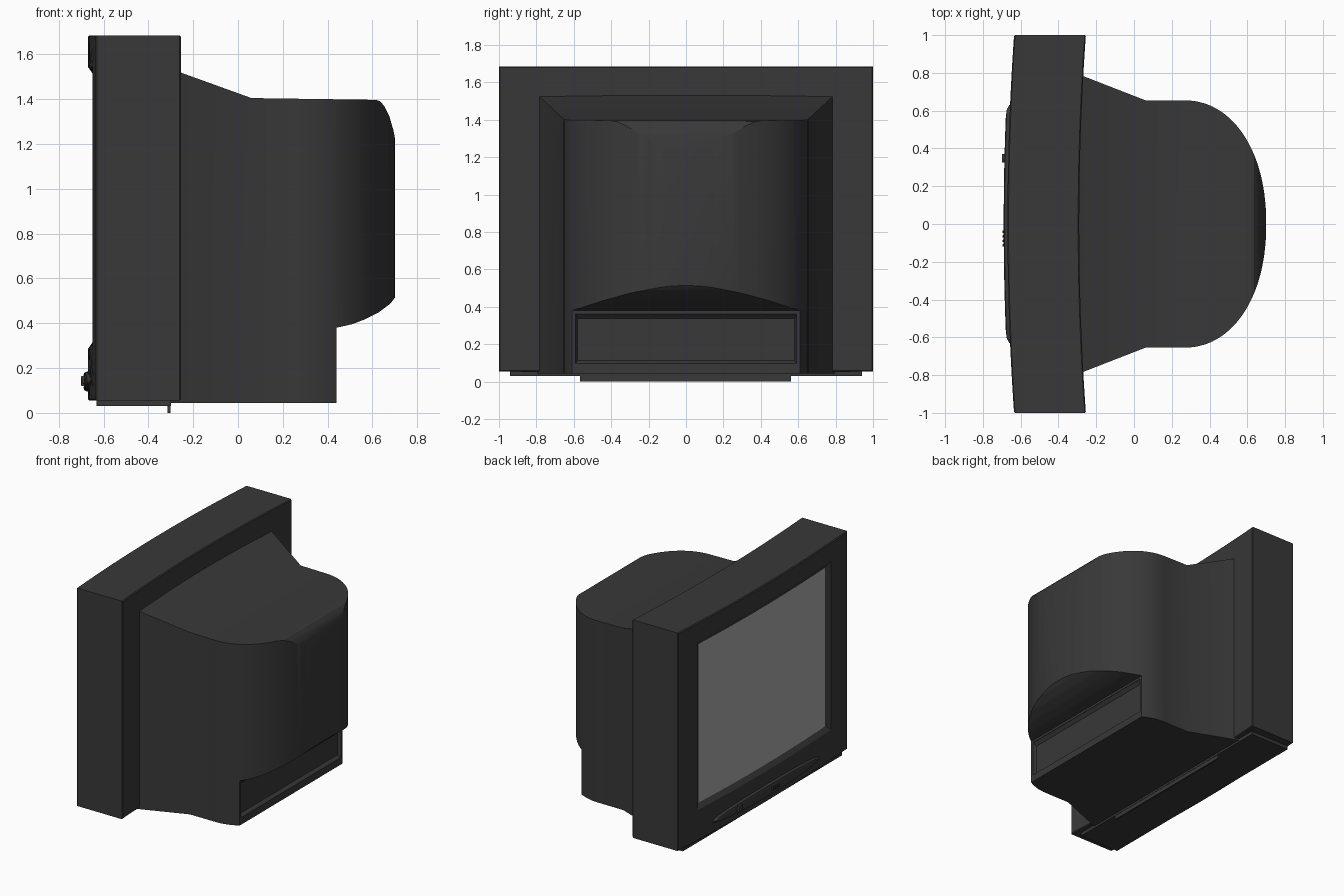
import bpy, bmesh, math
from mathutils import Vector

if "Cube" in bpy.data.objects:
    bpy.data.objects.remove(bpy.data.objects["Cube"])


def material(name, value):
    m = bpy.data.materials.new(name)
    m.use_nodes = True
    color = (value, value, value, 1)
    m.diffuse_color = color
    bsdf = next(n for n in m.node_tree.nodes if n.type == "BSDF_PRINCIPLED")
    bsdf.inputs["Base Color"].default_value = color
    return m


CASING = material("charcoal plastic", 0.04)
GLASS = material("grey glass", 0.4)


def finish(name, bm, mat, angle=30):
    bmesh.ops.remove_doubles(bm, verts=bm.verts, dist=1e-5)
    bmesh.ops.recalc_face_normals(bm, faces=bm.faces)
    mesh = bpy.data.meshes.new(name)
    bm.to_mesh(mesh)
    bm.free()
    obj = bpy.data.objects.new(name, mesh)
    bpy.context.collection.objects.link(obj)
    mesh.materials.append(mat)
    smooth(obj, angle)
    return obj


def select(obj):
    bpy.ops.object.select_all(action="DESELECT")
    obj.select_set(True)
    bpy.context.view_layer.objects.active = obj


def smooth(obj, angle=30):
    select(obj)
    bpy.ops.object.shade_smooth_by_angle(angle=math.radians(angle))


def bridge(bm, rings):
    for a, b in zip(rings, rings[1:]):
        for i in range(len(a)):
            j = (i + 1) % len(a)
            bm.faces.new((a[i], a[j], b[j], b[i]))


def loft(name, loops, mat, caps=True):
    bm = bmesh.new()
    rings = [[bm.verts.new(p) for p in loop] for loop in loops]
    bridge(bm, rings)
    if caps:
        bm.faces.new(rings[0])
        bm.faces.new(rings[-1])
    return finish(name, bm, mat)


def boolean(obj, cutter, operation):
    mod = obj.modifiers.new("cut", "BOOLEAN")
    mod.operation, mod.object, mod.solver = operation, cutter, "EXACT"
    select(obj)
    bpy.ops.object.modifier_apply(modifier=mod.name)
    bpy.data.objects.remove(cutter)


def box(name, lo, hi, mat, bevel=0.0):
    bm = bmesh.new()
    bmesh.ops.create_cube(bm, size=1)
    lo, hi = Vector(lo), Vector(hi)
    for v in bm.verts:
        v.co = (lo + hi) / 2 + v.co * (hi - lo)
    if bevel:
        bmesh.ops.bevel(bm, geom=bm.edges[:], offset=bevel, segments=2,
                        profile=0.5, affect="EDGES")
    return finish(name, bm, mat)


# Bowed front bezel: rectangular rings that follow the curve of the face
def front_x(y):
    return -0.67 + 0.035 * y * y


def back_x(y):
    return -0.29 + 0.035 * y * y


N = 24


def rect_ring(half, z0, z1, curve, depth=0.0):
    ys = [-half + 2 * half * i / N for i in range(N + 1)]
    low = [(curve(y) + depth, y, z0) for y in ys]
    high = [(curve(y) + depth, y, z1) for y in reversed(ys)]
    return low + high


def fill(bm, ring):
    for i in range(N):
        bm.faces.new((ring[i], ring[i + 1], ring[-2 - i], ring[-1 - i]))


E = 0.006
loops = [
    rect_ring(1 - E, 0.055 + E, 1.685 - E, back_x),
    rect_ring(1, 0.055, 1.685, back_x, -E),
    rect_ring(1, 0.055, 1.685, front_x, E),
    rect_ring(1 - E, 0.055 + E, 1.685 - E, front_x),
    rect_ring(0.787, 0.285, 1.545, front_x),
    rect_ring(0.752, 0.32, 1.51, front_x, 0.024),
]
bm = bmesh.new()
rings = [[bm.verts.new(p) for p in loop] for loop in loops]
bridge(bm, rings)
fill(bm, rings[0])
fill(bm, rings[-1])
finish("front_bezel", bm, CASING)

# Glass screen
bm = bmesh.new()
fill(bm, [bm.verts.new(p) for p in rect_ring(0.75, 0.322, 1.508, front_x, 0.02)])
screen = finish("screen", bm, GLASS)
if screen.data.polygons[0].normal.x > 0:
    screen.data.flip_normals()

# Rear housing: plan outline intersected with side profile
half_plan = [(-0.32, 0.803), (0.06, 0.655)]
STEPS = 28
for i in range(STEPS + 1):
    t = math.pi / 2 * i / STEPS
    half_plan.append((0.26 + 0.44 * math.sin(t) ** 0.93,
                      0.655 * max(math.cos(t), 0) ** 0.93))
plan = half_plan + [(x, -y) for x, y in reversed(half_plan[:-1])]
housing = loft("rear_housing", [[(x, y, z) for x, y in plan] for z in (-0.1, 1.8)], CASING)
profile = [(-0.4, 0.045), (0.44, 0.045), (0.44, 0.38), (0.51, 0.396), (0.57, 0.419),
           (0.63, 0.45), (0.68, 0.488), (0.705, 0.52), (0.705, 1.2), (0.694, 1.26),
           (0.675, 1.325), (0.652, 1.37), (0.635, 1.39), (0.615, 1.397),
           (0.06, 1.405), (-0.4, 1.571)]
side = loft("side_cutter", [[(x, y, z) for x, z in profile] for y in (-1, 1)], CASING)
boolean(housing, side, "INTERSECT")


# Recessed connector panel in the back of the housing
def panel_ring(x, half, z0, z1):
    return [(x, -half, z0), (x, half, z0), (x, half, z1), (x, -half, z1)]


recess = loft("panel_cutter", [panel_ring(0.47, 0.59, 0.098, 0.362),
                               panel_ring(0.438, 0.59, 0.098, 0.362),
                               panel_ring(0.415, 0.58, 0.113, 0.338)], CASING)
boolean(housing, recess, "DIFFERENCE")
smooth(housing, 25)

# Base plate and rear foot strip
box("base_plate", (-0.632, -0.94, 0.03), (-0.3, 0.94, 0.06), CASING)
box("foot_strip", (-0.314, -0.568, 0), (-0.302, 0.562, 0.04), CASING)


# Lens-shaped control panel below the screen
def lens(scale, out):
    pts = []
    for i in range(48):
        a = math.tau * i / 48
        y = 0.63 * math.cos(a) * (1 - (1 - scale) * 0.25)
        pts.append((front_x(y) - out, y, 0.14 + 0.045 * math.sin(a) * scale))
    return pts


loft("control_panel", [lens(1, -0.01), lens(1, 0.004), lens(0.85, 0.016), lens(0.6, 0.02)], CASING)

# Power button and row of small buttons
box("power_button", (-0.7, 0.325, 0.12), (-0.66, 0.37, 0.165), CASING, 0.003)
for k in range(4):
    y = -0.12 + k * 0.024
    box(f"small_button_{k + 1}", (-0.695, y, 0.13), (-0.67, y + 0.014, 0.15), CASING, 0.002)
